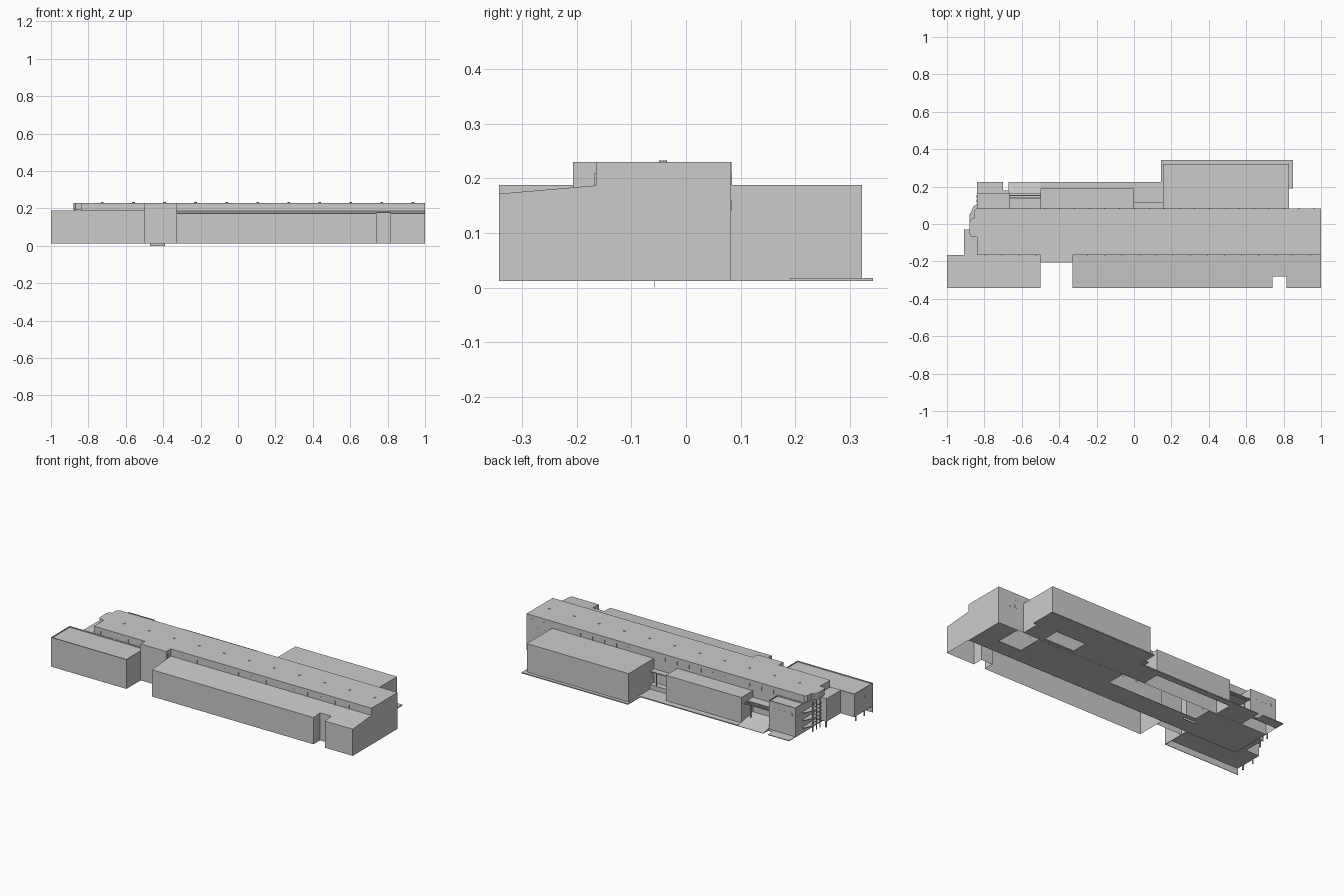
import bpy, bmesh, math

if "Cube" in bpy.data.objects:
    bpy.data.objects.remove(bpy.data.objects["Cube"])

GROUND, LOW, HIGH = 0.012, 0.188, 0.23


def finish(name, bm):
    bmesh.ops.recalc_face_normals(bm, faces=bm.faces)
    mesh = bpy.data.meshes.new(name)
    bm.to_mesh(mesh)
    bm.free()
    ob = bpy.data.objects.new(name, mesh)
    bpy.context.collection.objects.link(ob)
    return ob


def prism(name, outline, z0, z1, open_base=False, top=None, rim=0, drop=0):
    """Extrude a plan outline; top(y) can slope the roof, rim/drop make a parapet."""
    bm = bmesh.new()
    base = bm.faces.new([bm.verts.new((x, y, z0)) for x, y in outline])
    res = bmesh.ops.extrude_face_region(bm, geom=[base], use_keep_orig=True)
    upper = [g for g in res["geom"] if isinstance(g, bmesh.types.BMVert)]
    roof = [g for g in res["geom"] if isinstance(g, bmesh.types.BMFace)]
    for v in upper:
        v.co.z = top(v.co.y) if top else z1
    bmesh.ops.recalc_face_normals(bm, faces=bm.faces)
    if rim:
        bmesh.ops.inset_region(bm, faces=roof, thickness=rim)
        inner = bmesh.ops.extrude_face_region(bm, geom=roof)
        bmesh.ops.delete(bm, geom=roof, context="FACES")
        for g in inner["geom"]:
            if isinstance(g, bmesh.types.BMVert):
                g.co.z -= drop
    if open_base:
        under = [f for f in bm.faces if all(abs(v.co.z - z0) < 1e-6 for v in f.verts)]
        bmesh.ops.delete(bm, geom=under, context="FACES_ONLY")
    return finish(name, bm)


def rect(x0, x1, y0, y1):
    return [(x0, y0), (x1, y0), (x1, y1), (x0, y1)]


def box(name, x0, x1, y0, y1, z0, z1, **kw):
    return prism(name, rect(x0, x1, y0, y1), z0, z1, **kw)


def post(name, x, y, z0, z1, r, sides=8):
    ring = [(x + r * math.cos(2 * math.pi * i / sides),
             y + r * math.sin(2 * math.pi * i / sides)) for i in range(sides)]
    return prism(name, ring, z0, z1)


# Long main hall with the front tower bump
prism("main_hall", [(-0.84, -0.165), (-0.5, -0.165), (-0.5, -0.207), (-0.33, -0.207),
                    (-0.33, -0.165), (1, -0.165), (1, 0.082), (-0.84, 0.082)],
      GROUND, HIGH, open_base=True)

# Hall floor: a front strip with wider areas, open in between
prism("main_floor", [(-0.84, -0.165), (0.998, -0.165), (0.998, 0.081), (0.87, 0.081),
                     (0.87, -0.07), (0.72, -0.07), (0.72, 0.081), (0.145, 0.081),
                     (0.145, -0.03), (-0.45, -0.03), (-0.45, 0.081), (-0.84, 0.081)],
      GROUND, GROUND + 0.002)
box("floor_pit", -0.47, -0.39, -0.058, -0.057, 0, GROUND)

# Clerestory fins on both long sides
for i in range(20):
    x = -0.8 + i * 0.0915
    if not -0.52 < x < -0.32:
        box("front_clerestory_fin", x, x + 0.006, -0.1675, -0.164, 0.187, 0.21)
for i in range(21):
    x = -0.64 + i * 0.08
    box("back_clerestory_fin", x, x + 0.005, 0.081, 0.0845, 0.188, 0.21)

# Roof vents
for i in range(11):
    post("roof_vent", -0.725 + i * 0.166, -0.042, HIGH, 0.233, 0.007)

# Front right annex with notch and sloped roof
prism("front_annex", [(-0.33, -0.342), (0.74, -0.342), (0.74, -0.28), (0.815, -0.28),
                      (0.815, -0.342), (1, -0.342), (1, -0.165), (-0.33, -0.165)],
      GROUND, LOW, open_base=True,
      top=lambda y: 0.172 + (y + 0.342) / 0.177 * 0.015)

# Front left block: walls with a raised left end on posts
box("left_block_upper", -1, -0.5, -0.342, -0.165, 0.05, LOW,
    rim=0.004, drop=0.006)
box("left_block_front_wall", -1, -0.5, -0.342, -0.339, GROUND, 0.05)
box("left_block_side_wall", -0.503, -0.5, -0.342, -0.165, GROUND, 0.05)
box("left_block_rear_wall", -0.84, -0.5, -0.168, -0.165, GROUND, 0.05)
for y in (-0.28, -0.2):
    post("left_block_post", -0.985, y, GROUND, 0.05, 0.005)
for i in range(4):
    y = -0.315 + i * 0.035
    box("left_block_window", -1.0003, -0.998, y, y + 0.016, 0.13, 0.142)

# Left end: roof overhang, stair landings, side bay
prism("end_roof_overhang", [(-0.84, -0.07), (-0.84, 0.083), (-0.855, 0.07), (-0.855, 0.03),
                            (-0.87, 0.03), (-0.88, 0.01), (-0.88, -0.05), (-0.87, -0.07)],
      0.192, HIGH)
box("end_bay", -0.91, -0.84, -0.165, -0.03, 0.05, LOW)
post("end_bay_post", -0.9, -0.04, GROUND, 0.05, 0.005)
for z in (0.045, 0.09, 0.135):
    prism("stair_landing", [(-0.84, -0.03), (-0.84, 0.1), (-0.855, 0.1), (-0.878, 0.05),
                            (-0.878, -0.03)], z, z + 0.004)
    box("landing_rail", -0.879, -0.876, -0.03, 0.05, z + 0.02, z + 0.023)
for y in (-0.02, 0.015, 0.05):
    post("stair_post", -0.875, y, GROUND, 0.192, 0.003)

# Back right block with its apron slab, slab has a floor opening
box("back_block", 0.155, 0.83, 0.082, 0.322, GROUND, LOW, open_base=True)
apron = [("apron_rear", rect(0.145, 0.85, 0.2, 0.342)),
         ("apron_left", rect(0.145, 0.5, 0.082, 0.2)),
         ("apron_right", rect(0.7, 0.828, 0.082, 0.2)),
         ("apron_inner", rect(0.5, 0.7, 0.082, 0.1)),
         ("apron_tip", rect(0.828, 0.85, 0.19, 0.2))]
for name, outline in apron:
    prism(name, outline, GROUND, 0.018)

# Back middle block on a terrace
box("middle_block", -0.5, 0, 0.082, 0.19, 0.018, 0.17, open_base=True)
box("terrace", -0.5, 0.15, 0.188, 0.225, GROUND, 0.018)
box("terrace_gap", 0, 0.15, 0.082, 0.188, GROUND, 0.018)
box("dock_platform", 0, 0.155, 0.082, 0.118, 0.018, 0.045)
box("dock_canopy", 0, 0.155, 0.082, 0.118, 0.12, 0.126)
for x in (0.04, 0.115):
    post("dock_post", x, 0.114, 0.045, 0.12, 0.003)

# Entrance ramp and canopy between the middle block and the corner building
prism("entrance_ramp", rect(-0.67, -0.5, 0.082, 0.225), GROUND, 0.04,
      top=lambda y: 0.014 + (0.225 - y) / 0.143 * 0.03)
box("entrance_canopy", -0.67, -0.5, 0.082, 0.135, 0.125, 0.131)
for i in range(3):
    y = 0.142 + i * 0.009
    box("entrance_beam", -0.67, -0.5, y, y + 0.003, 0.122, 0.127)
for x in (-0.65, -0.52):
    post("entrance_post", x, 0.13, 0.03, 0.125, 0.004)

# Back left corner building with parapet, windows and forecourt
box("corner_building", -0.84, -0.665, 0.082, 0.165, GROUND, LOW, open_base=True,
    rim=0.004, drop=0.006)
for i in range(4):
    x = -0.82 + i * 0.037
    box("corner_window", x, x + 0.018, 0.1645, 0.166, 0.135, 0.15)
    if i < 3:
        y = 0.092 + i * 0.024
        box("corner_side_window", -0.841, -0.8395, y, y + 0.014, 0.12, 0.132)
prism("forecourt", [(-0.84, 0.165), (-0.67, 0.165), (-0.67, 0.18), (-0.7, 0.18),
                    (-0.7, 0.225), (-0.84, 0.225)], GROUND, 0.016)

# Small windows on the right gable, tower and back wall
box("gable_window", 0.999, 1.0003, -0.06, -0.03, 0.19, 0.205)
box("tower_window", -0.331, -0.329, -0.195, -0.178, 0.19, 0.208)
for x in (0.87, 0.91):
    box("back_wall_window", x, x + 0.02, 0.081, 0.083, 0.14, 0.16)
